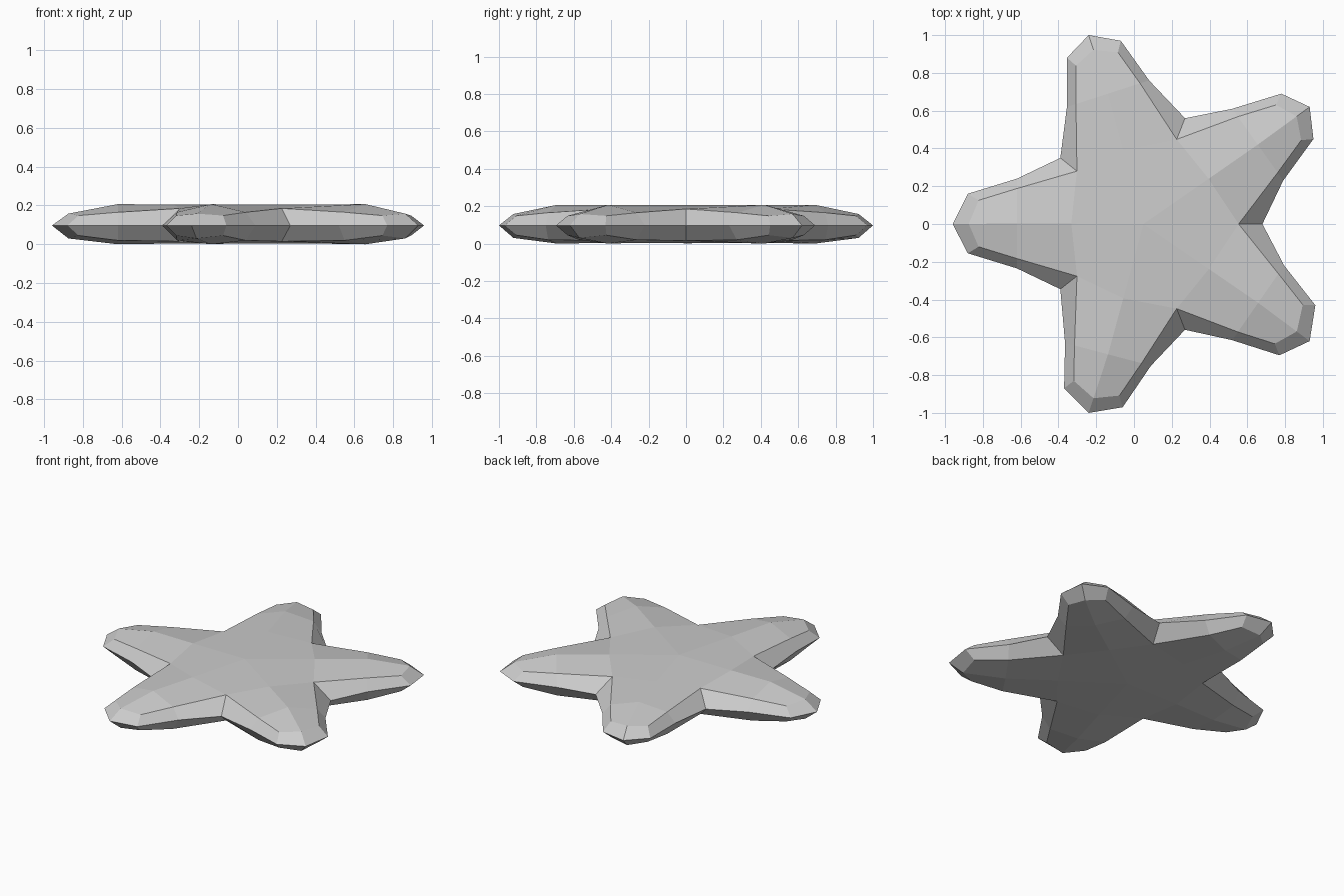
import bpy, bmesh
from mathutils import Vector

if "Cube" in bpy.data.objects:
    bpy.data.objects.remove(bpy.data.objects["Cube"])

# Each arm: valley, mid, shoulder, tip, shoulder, mid (counter-clockwise outline)
ARMS = [
    [(0.68, 0.0), (0.79, 0.23), (0.95, 0.45), (0.93, 0.62), (0.78, 0.69), (0.52, 0.61)],
    [(0.27, 0.56), (0.08, 0.76), (-0.07, 0.97), (-0.24, 1.0), (-0.355, 0.88), (-0.355, 0.62)],
    [(-0.39, 0.35), (-0.62, 0.24), (-0.88, 0.16), (-0.96, 0.0), (-0.88, -0.155), (-0.62, -0.235)],
    [(-0.39, -0.345), (-0.365, -0.63), (-0.37, -0.87), (-0.24, -1.0), (-0.06, -0.97), (0.09, -0.75)],
    [(0.27, -0.56), (0.52, -0.615), (0.77, -0.695), (0.93, -0.62), (0.96, -0.43), (0.795, -0.22)],
]
CENTRE = Vector((0.05, 0.0))
RIM_Z = 0.097
# Heights: valley, mid, shoulder, tip ridge, arm ridge, body ring
TOP = (0.185, 0.165, 0.148, 0.158, 0.207, 0.205)
BOTTOM = (0.015, 0.02, 0.045, 0.03, 0.0, 0.004)

bm = bmesh.new()


def vert(p, z):
    return bm.verts.new((p[0], p[1], z))


# Shared rim around the widest part
rim = [[vert(p, RIM_Z) for p in arm] for arm in ARMS]


def skin(h):
    """One side of the body: sloped rim band, ridged arms, flat middle."""
    inner, ridges, ring = [], [], []
    for arm in ARMS:
        v, m1, s1, t, s2, m2 = [Vector(p) for p in arm]
        ridge = (m1 + m2) / 2
        inner.append([vert(v.lerp(CENTRE, 0.2), h[0]),
                      vert(m1.lerp(ridge, 0.22), h[1]),
                      vert(s1.lerp(ridge, 0.22), h[2]),
                      vert(t.lerp(ridge, 0.25), h[3]),
                      vert(s2.lerp(ridge, 0.22), h[2]),
                      vert(m2.lerp(ridge, 0.22), h[1])])
        ridges.append(vert(ridge, h[4]))
        ring.append(vert(ridge.lerp(CENTRE, 0.43), h[5]))
    hub = vert(CENTRE, h[5])
    for k in range(5):
        n = (k + 1) % 5
        o = rim[k] + [rim[n][0]]
        i = inner[k] + [inner[n][0]]
        for j in range(6):
            bm.faces.new((o[j], o[j + 1], i[j + 1], i[j]))
        r, c = ridges[k], ring[k]
        bm.faces.new((i[1], i[2], i[3], r))
        bm.faces.new((r, i[3], i[4], i[5]))
        bm.faces.new((i[0], i[1], r, c))
        bm.faces.new((c, r, i[5], i[6]))
        bm.faces.new((c, i[6], ring[n], hub))


skin(TOP)
skin(BOTTOM)
bmesh.ops.recalc_face_normals(bm, faces=bm.faces)

# Starfish body
mesh = bpy.data.meshes.new("starfish")
bm.to_mesh(mesh)
bm.free()
bpy.context.collection.objects.link(bpy.data.objects.new("starfish", mesh))
